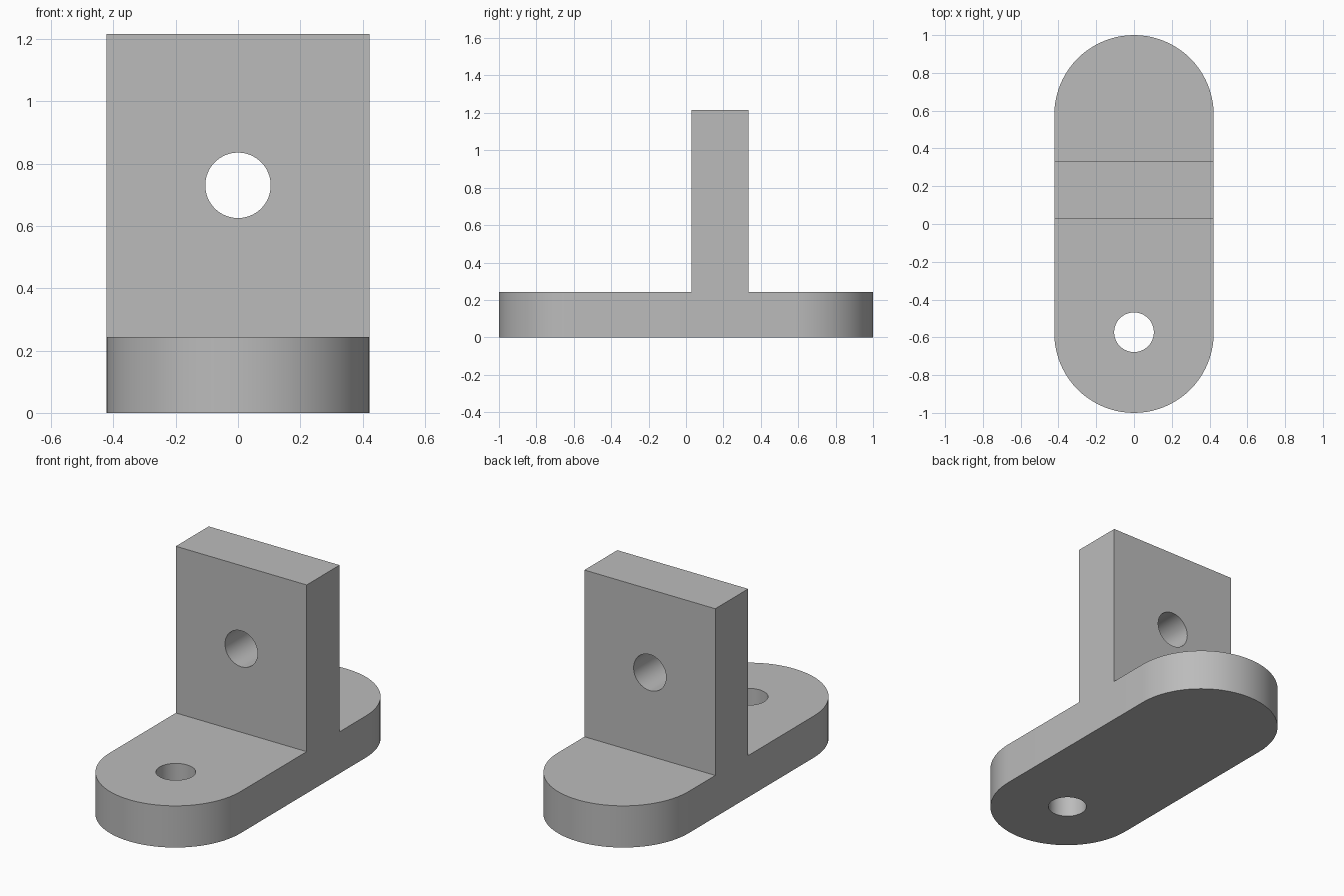
import bpy
import bmesh
from math import cos, sin, pi, radians
from mathutils import Vector

default = bpy.data.objects.get("Cube")
if default:
    bpy.data.objects.remove(default, do_unlink=True)

RADIUS = 0.422            # half width and end rounding of the base
END_Y = 1 - RADIUS        # centre of each rounded end
BASE_TOP = 0.243
TOP = 1.215
WALL_FRONT, WALL_BACK = 0.03, 0.333
HOLE = 0.105
SEGMENTS = 40

grey = bpy.data.materials.new("plain grey")
grey.use_nodes = True
colour = (0.5, 0.5, 0.5, 1)
grey.diffuse_color = colour
grey.node_tree.nodes["Principled BSDF"].inputs["Base Color"].default_value = colour


def add_object(name, bm):
    bmesh.ops.recalc_face_normals(bm, faces=bm.faces)
    mesh = bpy.data.meshes.new(name)
    bm.to_mesh(mesh)
    bm.free()
    mesh.materials.append(grey)
    obj = bpy.data.objects.new(name, mesh)
    bpy.context.scene.collection.objects.link(obj)
    return obj


def rounded_end(centre_y, start):
    angles = [start + pi * i / SEGMENTS for i in range(SEGMENTS + 1)]
    return [(RADIUS * cos(a), centre_y + RADIUS * sin(a)) for a in angles]


def hole_cutter(name, location, angle_x):
    bpy.ops.mesh.primitive_cylinder_add(vertices=64, radius=HOLE, depth=0.8,
                                        location=location, rotation=(angle_x, 0, 0))
    cutter = bpy.context.object
    cutter.name = name
    cutter.data.materials.append(grey)
    cutter.hide_render = True
    cutter.display_type = 'WIRE'
    return cutter


# Base slab: rounded outline with extra side points where the wall stands
outline = (rounded_end(END_Y, 0)
           + [(-RADIUS, WALL_BACK), (-RADIUS, WALL_FRONT)]
           + rounded_end(-END_Y, pi)
           + [(RADIUS, WALL_FRONT), (RADIUS, WALL_BACK)])
bm = bmesh.new()
bottom = bm.faces.new([bm.verts.new((x, y, 0)) for x, y in outline])
slab = bmesh.ops.extrude_face_region(bm, geom=[bottom], use_keep_orig=True)
top_verts = [v for v in slab["geom"] if isinstance(v, bmesh.types.BMVert)]
bmesh.ops.translate(bm, verts=top_verts, vec=(0, 0, BASE_TOP))

# Upright wall: split the slab top across and raise the middle strip
for y in (WALL_FRONT, WALL_BACK):
    pair = [v for v in top_verts if abs(v.co.y - y) < 1e-4]
    bmesh.ops.connect_verts(bm, verts=pair)
strip = [f for f in bm.faces
         if all(abs(v.co.z - BASE_TOP) < 1e-4 for v in f.verts)
         and WALL_FRONT < f.calc_center_median().y < WALL_BACK
         and len(f.verts) == 4]
wall = bmesh.ops.extrude_face_region(bm, geom=strip)
wall_verts = [v for v in wall["geom"] if isinstance(v, bmesh.types.BMVert)]
bmesh.ops.translate(bm, verts=wall_verts, vec=Vector((0, 0, TOP - BASE_TOP)))
bmesh.ops.delete(bm, geom=[f for f in strip if f.is_valid], context='FACES_ONLY')
bracket = add_object("bracket", bm)

# Bolt holes through the base and through the wall
cutters = [hole_cutter("base_hole_cutter", (0, -0.573, BASE_TOP / 2), 0),
           hole_cutter("wall_hole_cutter", (0, (WALL_FRONT + WALL_BACK) / 2, 0.73), pi / 2)]
bpy.ops.object.select_all(action='DESELECT')
bracket.select_set(True)
bpy.context.view_layer.objects.active = bracket
for cutter in cutters:
    cut = bracket.modifiers.new(cutter.name, 'BOOLEAN')
    cut.operation = 'DIFFERENCE'
    cut.solver = 'EXACT'
    cut.object = cutter
    bpy.ops.object.modifier_apply(modifier=cut.name)
    bpy.data.objects.remove(cutter, do_unlink=True)

bpy.ops.object.shade_smooth_by_angle(angle=radians(30))
